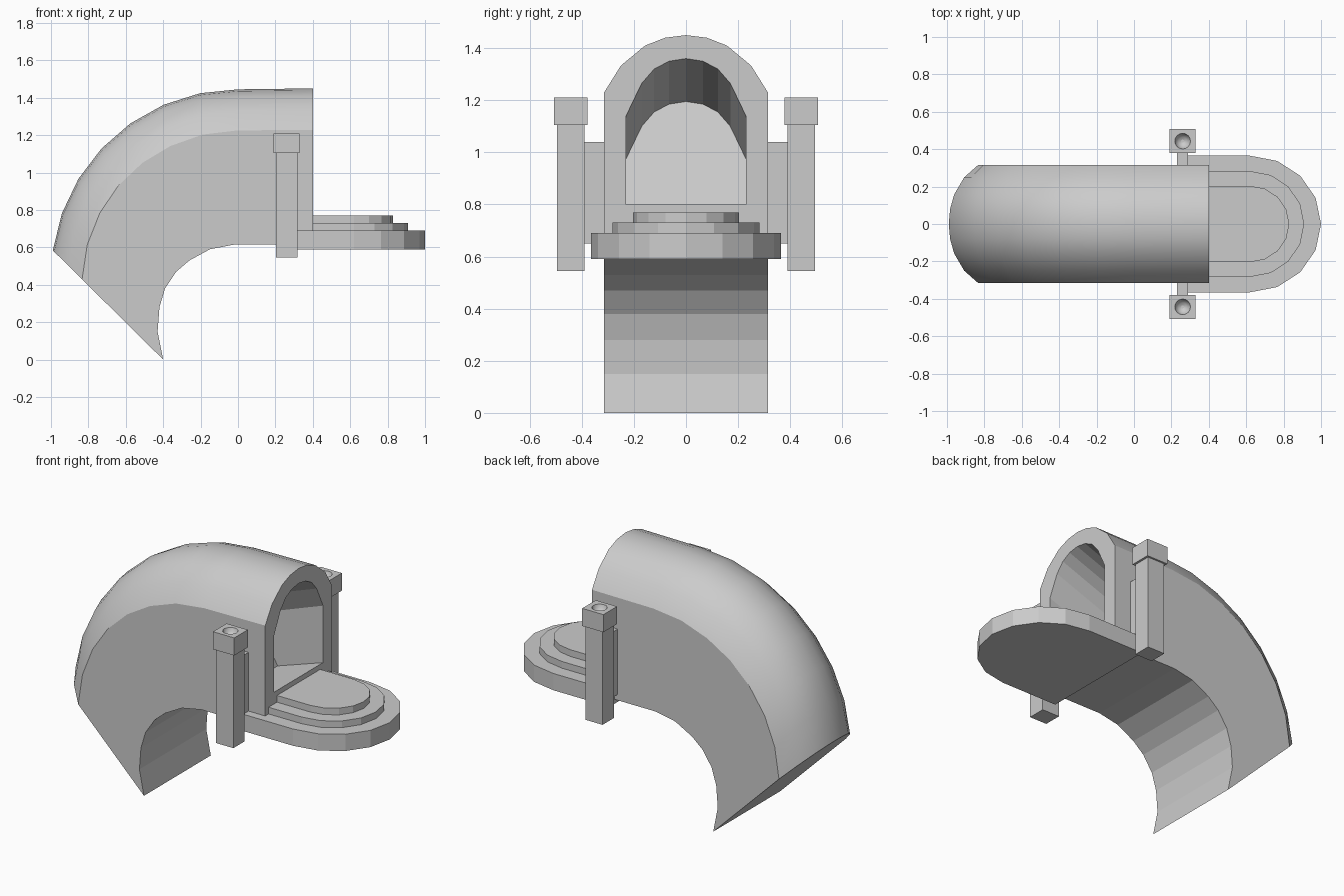
import bpy, bmesh
from math import sin, cos, pi, radians

if "Cube" in bpy.data.objects:
    bpy.data.objects.remove(bpy.data.objects["Cube"])


def make_object(name, bm):
    bmesh.ops.recalc_face_normals(bm, faces=bm.faces[:])
    mesh = bpy.data.meshes.new(name)
    bm.to_mesh(mesh)
    bm.free()
    ob = bpy.data.objects.new(name, mesh)
    bpy.context.collection.objects.link(ob)
    return ob


def loft(name, rings, smooth=lambda ring, side: False):
    """Skin a list of equal-length point rings and cap both ends."""
    bm = bmesh.new()
    vs = [[bm.verts.new(p) for p in r] for r in rings]
    n = len(rings[0])
    for i in range(len(vs) - 1):
        for j in range(n):
            k = (j + 1) % n
            f = bm.faces.new((vs[i][j], vs[i][k], vs[i + 1][k], vs[i + 1][j]))
            f.smooth = smooth(i, j)
    bm.faces.new(vs[0])
    bm.faces.new(vs[-1])
    return make_object(name, bm)


def box(name, x, y, z):
    corners = [(x[0], y[0]), (x[1], y[0]), (x[1], y[1]), (x[0], y[1])]
    return loft(name, [[(a, b, h) for a, b in corners] for h in z])


def mirror_profile(half):
    """Profile given from the floor corner (+y) up to the crown."""
    return half + [(-y, z) for y, z in reversed(half[:-1])]


# Tunnel: arched section swept along a path that bends down at the back
floor_path = [(-.40, 0), (-.43, .15), (-.42, .28), (-.39, .38),
              (-.33, .47), (-.26, .53), (-.15, .59), (-.02, .615)]
outer = mirror_profile([(.315, 0), (.315, .735), (.25, .86), (.157, .952), (.08, .988), (0, 1)])
inner = mirror_profile([(.23, .80), (.23, 1.14), (.17, 1.265), (.122, 1.32), (.065, 1.35), (0, 1.36)])

stations = []
for i, b in enumerate(floor_path):
    a = radians(172 - i * 82 / 7)
    stations.append((b, (cos(a), .445 + sin(a))))
stations.append(((.4, .615), (.4, 1.45)))
rings = [[(b[0] + (t[0] - b[0]) * f, y, b[1] + (t[1] - b[1]) * f) for y, f in outer]
         for b, t in stations]

# Doorway recess sloping down into the tunnel, with a leaning back wall
rings.append([(.4, y, z) for y, z in inner])
last = len(inner) - 1
rings.append([(.1, y, .70) if j in (0, last) else (-.05, y, z - .165)
              for j, (y, z) in enumerate(inner)])
loft("tunnel", rings, lambda i, j: i < 8 and 1 <= j <= last - 2)

# Rounded entrance steps
for name, x0, rx, ry, z0, z1 in [("lower_step", .25, .38, .365, .59, .69),
                                 ("middle_step", .38, .29, .283, .69, .73),
                                 ("upper_step", .38, .21, .204, .73, .77)]:
    plan = [(x0, -ry)]
    plan += [(.62 + rx * cos(a), ry * sin(a)) for a in [pi * (k / 8 - .5) for k in range(9)]]
    plan.append((x0, ry))
    loft(name, [[(x, y, z) for x, y in plan] for z in (z0, z1)])

# Gate posts on both sides, each with a bracket and a dimpled cap
for side, s in (("right", 1), ("left", -1)):
    cx, cy = .26, s * .443
    box(side + "_post", (cx - .057, cx + .057), (cy - .053, cy + .053), (.545, 1.105))
    box(side + "_bracket", (.23, .29), (s * .30, s * .40), (.65, 1.04))
    ang = [2 * pi * k / 16 for k in range(16)]
    cap = []
    for z in (1.105, 1.21):
        cap.append([(cx + .07 * cos(a) / max(abs(cos(a)), abs(sin(a))),
                     cy + .064 * sin(a) / max(abs(cos(a)), abs(sin(a))), z) for a in ang])
    for r, z in ((.042, 1.21), (.036, 1.188), (.022, 1.174), (.008, 1.168)):
        cap.append([(cx + r * cos(a), cy + r * sin(a), z) for a in ang])
    loft(side + "_post_cap", cap, lambda i, j: i >= 2)
